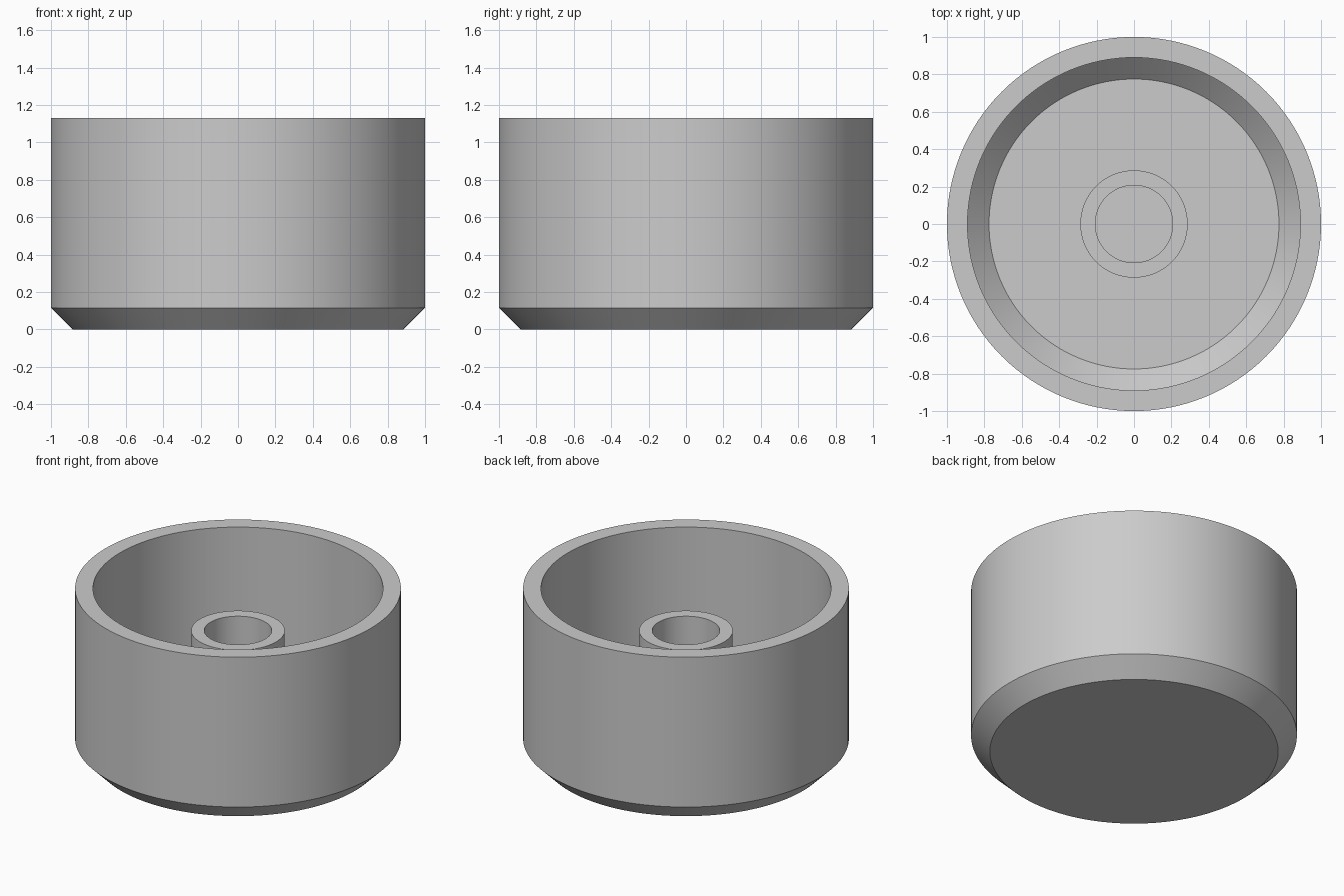
import bpy, bmesh, math

cube = bpy.data.objects.get("Cube")
if cube:
    bpy.data.objects.remove(cube, do_unlink=True)

SEGMENTS = 128
HEIGHT, RADIUS, WALL, CHAMFER = 1.13, 1.0, 0.11, 0.115
FLOOR = 0.11
BOSS_OUTER, BOSS_INNER, BOSS_TOP = 0.287, 0.207, 0.845

grey = bpy.data.materials.new("plain grey")
grey.use_nodes = True
color = (0.6, 0.6, 0.6, 1)
grey.diffuse_color = color
grey.node_tree.nodes["Principled BSDF"].inputs["Base Color"].default_value = color


def lathe(name, profile):
    """Turn a (radius, z) profile around the z axis."""
    bm = bmesh.new()
    verts = [bm.verts.new((r, 0, z)) for r, z in profile]
    edges = [bm.edges.new(pair) for pair in zip(verts, verts[1:])]
    bmesh.ops.spin(bm, geom=verts + edges, cent=(0, 0, 0), axis=(0, 0, 1),
                   angle=math.tau, steps=SEGMENTS, use_merge=True)
    bmesh.ops.remove_doubles(bm, verts=bm.verts, dist=0.0001)
    bmesh.ops.recalc_face_normals(bm, faces=bm.faces)
    mesh = bpy.data.meshes.new(name)
    bm.to_mesh(mesh)
    bm.free()
    mesh.materials.append(grey)
    obj = bpy.data.objects.new(name, mesh)
    bpy.context.collection.objects.link(obj)
    bpy.ops.object.select_all(action="DESELECT")
    obj.select_set(True)
    bpy.context.view_layer.objects.active = obj
    bpy.ops.object.shade_smooth_by_angle(angle=math.radians(30))


# Cup with chamfered base, inside and out
inner = RADIUS - WALL
lathe("cup", [
    (0, 0), (RADIUS - CHAMFER, 0), (RADIUS, CHAMFER), (RADIUS, HEIGHT),
    (inner, HEIGHT), (inner, FLOOR + CHAMFER), (inner - CHAMFER, FLOOR), (0, FLOOR),
])

# Hollow central post standing on the cup floor
lathe("center_post", [
    (BOSS_OUTER, FLOOR), (BOSS_OUTER, BOSS_TOP),
    (BOSS_INNER, BOSS_TOP), (BOSS_INNER, FLOOR),
])
